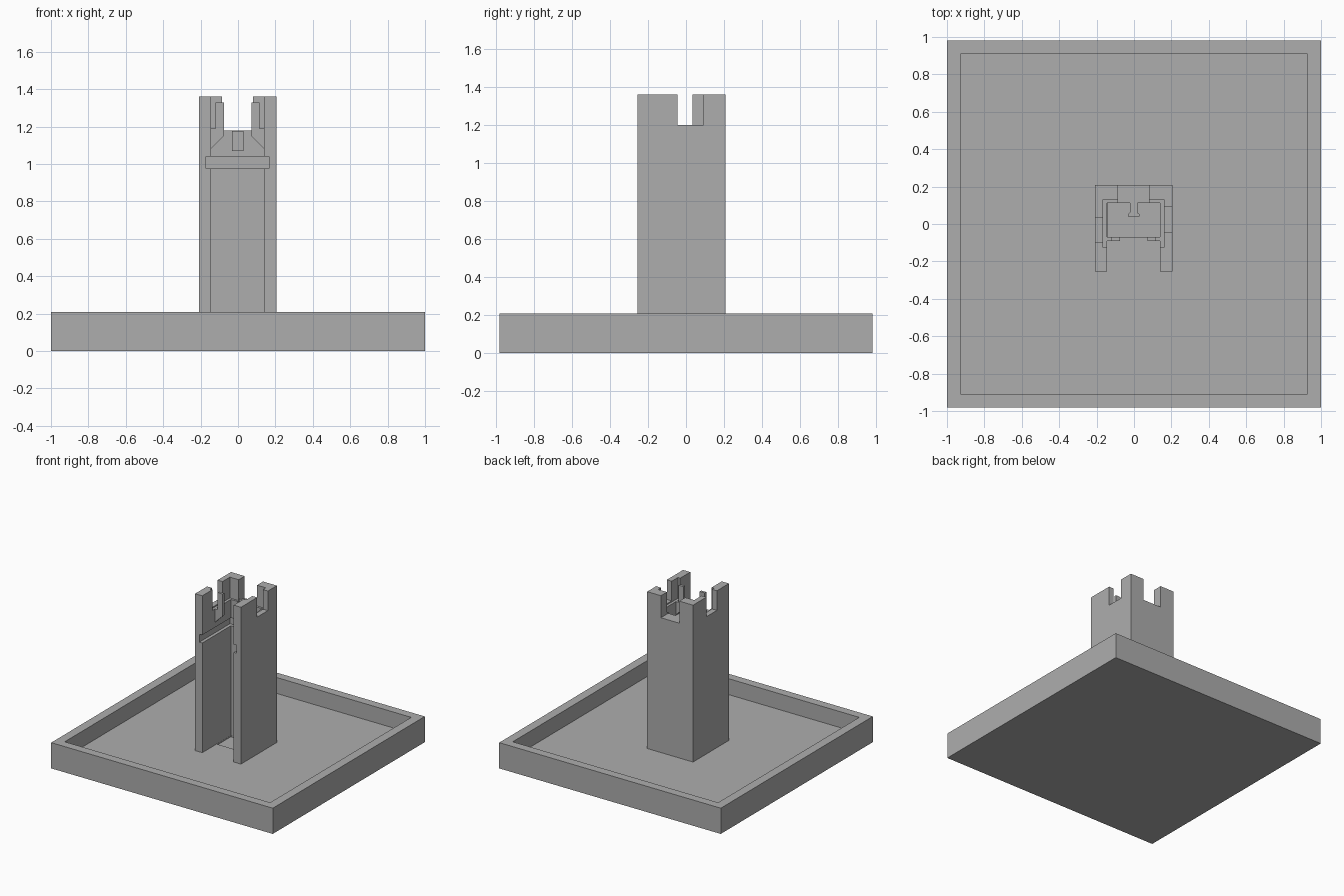
import bpy, bmesh

if "Cube" in bpy.data.objects:
    bpy.data.objects.remove(bpy.data.objects["Cube"], do_unlink=True)

grey = bpy.data.materials.new("plain_grey")
grey.use_nodes = True
colour = (0.42, 0.42, 0.42, 1)
grey.diffuse_color = colour
grey.node_tree.nodes["Principled BSDF"].inputs["Base Color"].default_value = colour

CX = -0.002  # tower centre line


def prism(name, points, low, high, axis="z"):
    """Extrude a profile along z (points are x, y) or along y (points are x, z)."""
    place = (lambda a, b, h: (a, b, h)) if axis == "z" else (lambda a, b, h: (a, h, b))
    bm = bmesh.new()
    face = bm.faces.new([bm.verts.new(place(a, b, low)) for a, b in points])
    grown = bmesh.ops.extrude_face_region(bm, geom=[face])["geom"]
    shift = place(0, 0, high - low)
    bmesh.ops.translate(bm, vec=shift, verts=[v for v in grown if isinstance(v, bmesh.types.BMVert)])
    bmesh.ops.recalc_face_normals(bm, faces=bm.faces)
    mesh = bpy.data.meshes.new(name)
    bm.to_mesh(mesh)
    bm.free()
    mesh.materials.append(grey)
    obj = bpy.data.objects.new(name, mesh)
    bpy.context.collection.objects.link(obj)
    return obj


def box(name, x, y, z):
    return prism(name, [(x[0], y[0]), (x[1], y[0]), (x[1], y[1]), (x[0], y[1])], *z)


def cut(target, *cutters):
    """Subtract each box, then remove the cutters."""
    for tool in cutters:
        mod = target.modifiers.new("cut", "BOOLEAN")
        mod.operation, mod.solver, mod.object = "DIFFERENCE", "EXACT", tool
    bpy.context.view_layer.update()
    done = target.evaluated_get(bpy.context.evaluated_depsgraph_get())
    mesh = bpy.data.meshes.new_from_object(done)
    target.modifiers.clear()
    target.data = mesh
    for tool in cutters:
        bpy.data.objects.remove(tool, do_unlink=True)


def wide(half):
    return (CX - half, CX + half)


# Shallow square tray with a pocket under the shaft
tray = box("tray", (-1, 1), (-0.98, 0.98), (0, 0.21))
cut(tray,
    box("tray_hollow", (-0.927, 0.927), (-0.91, 0.91), (0.08, 0.3)),
    box("shaft_pocket", wide(0.141), (-0.07, 0.112), (0.07, 0.2)))

# Open-fronted tower with a ledge, battlement gaps and a sliding-plate groove
tower = box("tower", wide(0.207), (-0.255, 0.208), (0.078, 1.36))
cut(tower,
    box("shaft", wide(0.142), (-0.4, 0.113), (0, 1.5)),
    box("ledge_recess", wide(0.163), (-0.125, 0.13), (1.19, 1.5)),
    box("plate_groove", wide(0.168), (-0.4, 0.14), (0.975, 1.04)),
    box("back_gap", wide(0.083), (0.05, 0.3), (1.18, 1.5)),
    box("left_gap", (0.15, 0.3), (-0.045, 0.092), (1.2, 1.5)),
    box("right_gap", (-0.3, -0.15), (-0.1, 0.035), (1.2, 1.5)))

# Pair of upright tabs with sloped undersides
for name, side in (("left_tab", 1), ("right_tab", -1)):
    outline = [(0.144, 1.08), (0.073, 1.15), (0.073, 1.33), (0.118, 1.33), (0.118, 1.19), (0.144, 1.19)]
    prism(name, [(CX + side * a, b) for a, b in outline], -0.09, -0.07, "y")

# Flared hook on the back wall
half = [(0.02, 0.12), (0.02, 0.062), (0.031, 0.052), (0.031, 0.04)]
prism("back_hook", [(CX + a, b) for a, b in half] + [(CX - a, b) for a, b in reversed(half)], 1.07, 1.178)
